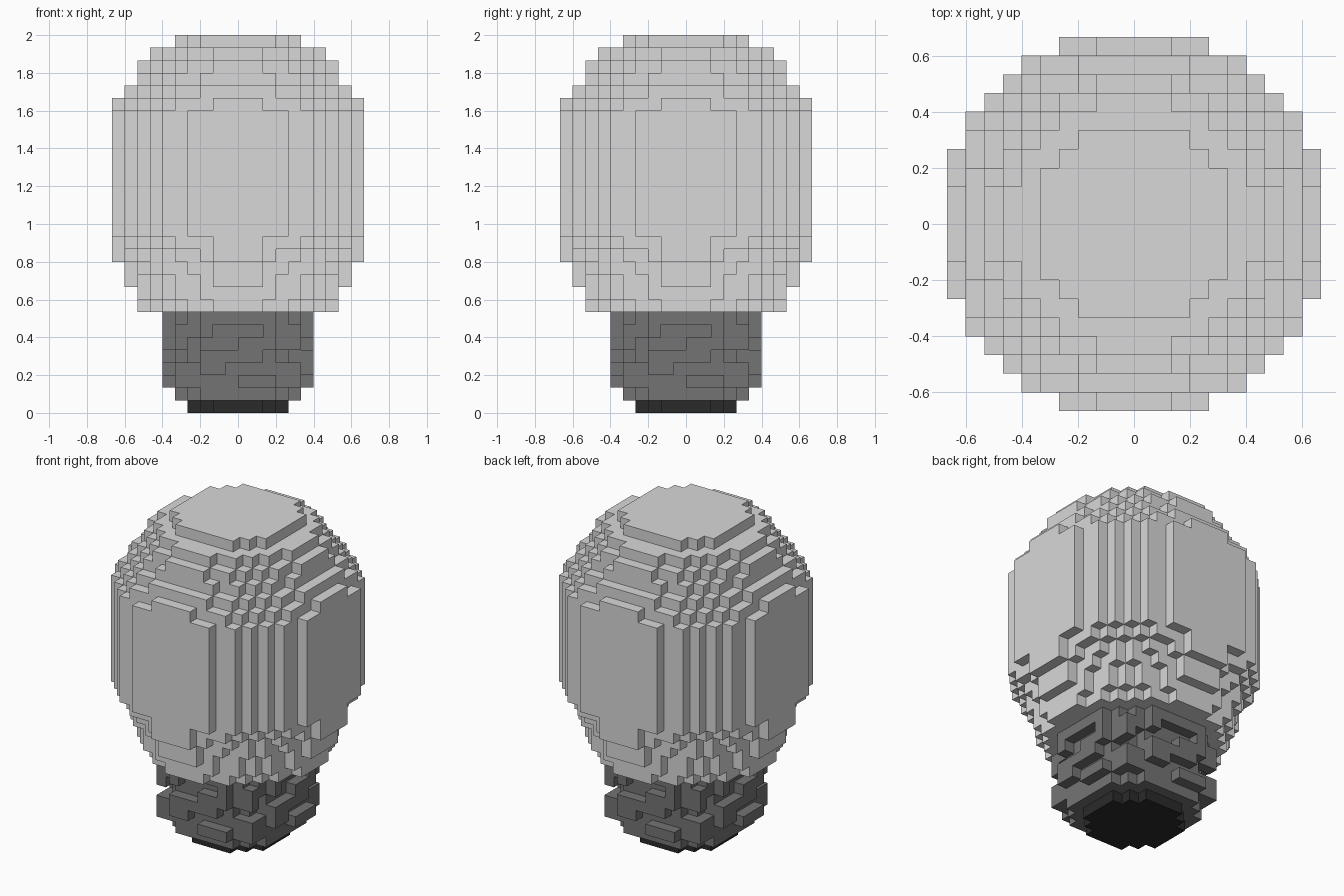
import bpy, bmesh, math

cube = bpy.data.objects.get("Cube")
if cube:
    bpy.data.objects.remove(cube, do_unlink=True)

S = 2 / 30  # edge length of one block


def material(name, v):
    m = bpy.data.materials.new(name)
    m.use_nodes = True
    m.diffuse_color = (v, v, v, 1)
    bsdf = m.node_tree.nodes["Principled BSDF"]
    bsdf.inputs["Base Color"].default_value = (v, v, v, 1)
    bsdf.inputs["Roughness"].default_value = 0.8
    return m


def disc(k, radius_sq):
    """Blocks of layer k whose centres lie inside a circle; radius may depend on angle."""
    cells = set()
    for i in range(-10, 10):
        for j in range(-10, 10):
            x, y = i + 0.5, j + 0.5
            r = radius_sq(math.atan2(y, x)) if callable(radius_sq) else radius_sq
            if x * x + y * y < r:
                cells.add((i, j, k))
    return cells


def tongues(k, reach):
    """Four-block-wide bumps on each of the four sides of layer k."""
    cells = set()
    for t in range(-2, 2):
        for d in (-reach, reach - 1):
            cells |= {(t, d, k), (d, t, k)}
    return cells


def block_object(name, cells, mat):
    """Outer skin of a set of blocks, with flat faces."""
    bm = bmesh.new()
    for c in cells:
        for axis in range(3):
            for side in (0, 1):
                n = list(c)
                n[axis] += 2 * side - 1
                if tuple(n) in cells:
                    continue
                u, v = (axis + 1) % 3, (axis + 2) % 3
                corners = []
                for a, b in ((0, 0), (1, 0), (1, 1), (0, 1)):
                    p = list(c)
                    p[axis] += side
                    p[u] += a
                    p[v] += b
                    corners.append(bm.verts.new([q * S for q in p]))
                bm.faces.new(corners if side else corners[::-1])
    bmesh.ops.remove_doubles(bm, verts=bm.verts[:], dist=S * 0.01)
    mesh = bpy.data.meshes.new(name)
    bm.to_mesh(mesh)
    bm.free()
    mesh.materials.append(mat)
    ob = bpy.data.objects.new(name, mesh)
    bpy.context.collection.objects.link(ob)
    return ob


# Glass bulb: squared radius of each layer from the neck to the crown
profile = [58.6, 64, 68, 75, 82, 94] + [105] * 10 + [93, 79, 66, 58.6, 45, 28]
bulb = tongues(10, 9) | tongues(12, 10)
for n, r2 in enumerate(profile):
    bulb |= disc(8 + n, r2)
block_object("glass_bulb", bulb, material("light grey", 0.69))

# Screw base: staggered thread ridges repeated in each quarter, collar and taper
base = disc(1, 27) | disc(7, 38)
for k in range(2, 7):
    def thread(angle, k=k):
        return 41 if (0.6 * k - angle / (math.pi / 4)) % 2 < 1.1 else 30
    base |= disc(k, thread)
block_object("screw_base", base, material("dark grey", 0.175))

# Contact plate at the very bottom
block_object("contact_tip", disc(0, 17), material("near black", 0.023))
